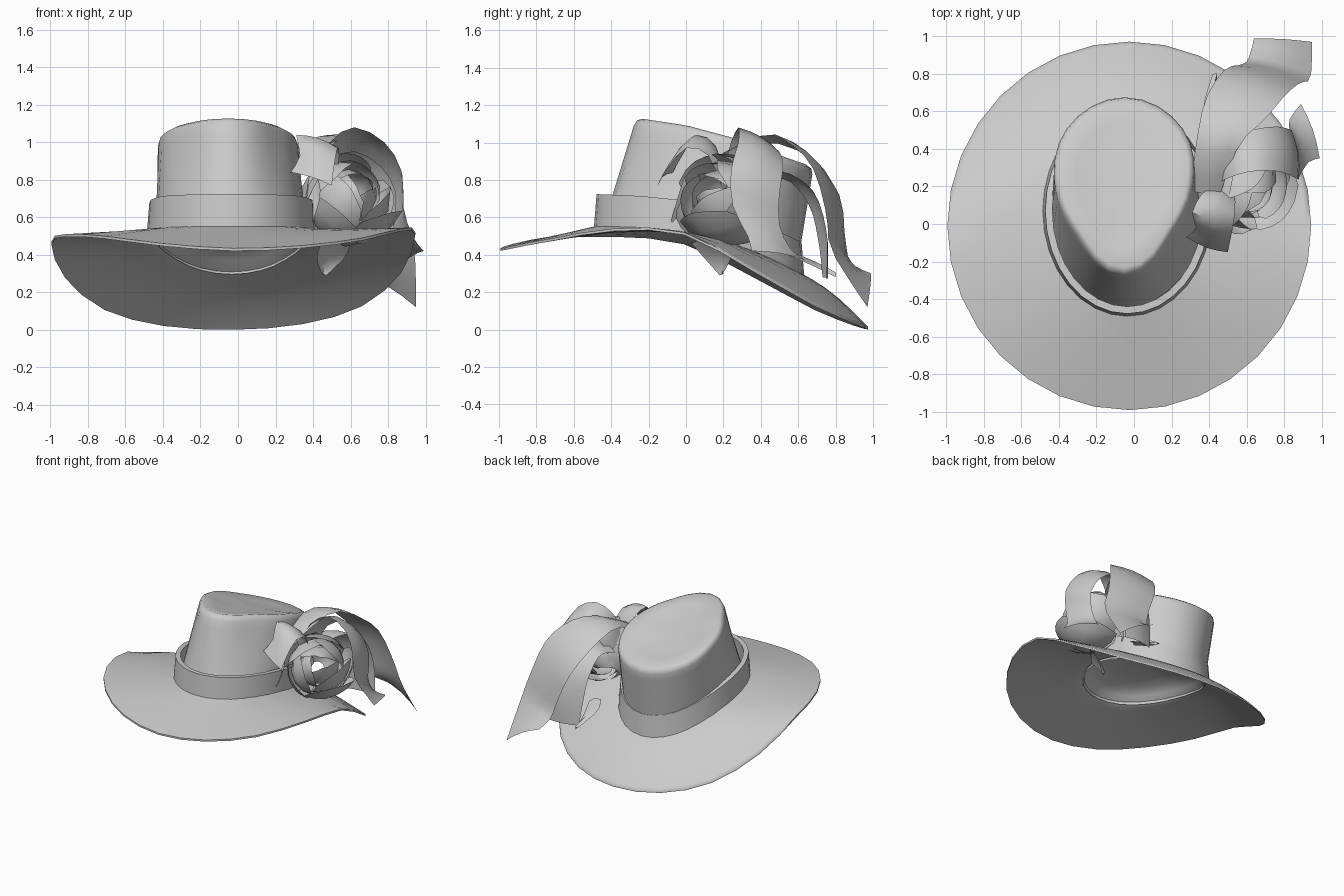
import bpy, math, random
from mathutils import Vector

if "Cube" in bpy.data.objects:
    bpy.data.objects.remove(bpy.data.objects["Cube"])

random.seed(4)
felt = bpy.data.materials.new("grey_felt")
felt.diffuse_color = (0.6, 0.6, 0.6, 1)
felt.use_nodes = True
felt.node_tree.nodes["Principled BSDF"].inputs["Base Color"].default_value = felt.diffuse_color
N = 32


def make(name, verts, faces, angle=40):
    me = bpy.data.meshes.new(name)
    me.from_pydata([tuple(v) for v in verts], [], faces)
    me.materials.append(felt)
    ob = bpy.data.objects.new(name, me)
    bpy.context.collection.objects.link(ob)
    bpy.ops.object.select_all(action='DESELECT')
    ob.select_set(True)
    bpy.context.view_layer.objects.active = ob
    bpy.ops.object.shade_smooth_by_angle(angle=math.radians(angle))
    return ob


def spline(table, t, closed=True):
    """Catmull-Rom through a table of numbers or vectors, t in 0..1."""
    n = len(table)
    s = t * (n if closed else n - 1)
    i = int(math.floor(s))
    if not closed:
        i = min(i, n - 2)
    f = s - i
    at = (lambda k: table[k % n]) if closed else (lambda k: table[max(0, min(n - 1, k))])
    a, b, c, d = at(i - 1), at(i), at(i + 1), at(i + 2)
    return (b * 2 + (c - a) * f + (a * 2 - b * 5 + c * 4 - d) * f * f
            + (b * 3 - a - c * 3 + d) * f ** 3) * 0.5


def lerp_table(pairs, v):
    for (a, za), (b, zb) in zip(pairs, pairs[1:]):
        if v <= b:
            return za + (zb - za) * max(0, (v - a) / (b - a))
    return pairs[-1][1]


def rings(name, loops, cap_end=True, closed=False, angle=40):
    """Skin a list of N-point loops."""
    verts = [v for l in loops for v in l]
    m = len(loops)
    faces = []
    for k in range(m if closed else m - 1):
        k2 = (k + 1) % m
        for i in range(N):
            j = (i + 1) % N
            faces.append((k * N + i, k * N + j, k2 * N + j, k2 * N + i))
    if cap_end:
        faces.append(tuple((m - 1) * N + i for i in range(N)))
    return make(name, verts, faces, angle)


# Outlines, counter-clockwise from +x
RIM_Z = [.52, .32, .14, .045, .015, .035, .12, .29, .47, .51, .5, .46, .435, .45, .49, .54]
TOP_R = [.36, .44, .48, .44, .37, .36, .47, .35]
BASE_Z = [(-.5, .56), (-.25, .55), (0, .525), (.2, .48), (.4, .41), (.62, .30)]
TOP_Z = [(-.3, 1.125), (0, 1.08), (.3, 1.0), (.5, .92), (.7, .85)]


def rim(i):
    a = 2 * math.pi * i / N
    return Vector((-.025 + .97 * math.cos(a), -.01 + .982 * math.sin(a), spline(RIM_Z, i / N)))


def base(i, grow=0.0, up=0.0):
    a = 2 * math.pi * i / N
    x = -.035 + (.42 + grow) * math.cos(a)
    y = .07 + (.53 + grow) * math.sin(a)
    return Vector((x, y, lerp_table(BASE_Z, y) + up))


def top(i, scale=1.0, up=0.0):
    a = 2 * math.pi * i / N
    r = spline(TOP_R, i / N) * scale
    x, y = -.05 + r * math.cos(a), .2 + r * math.sin(a)
    return Vector((x, y, lerp_table(TOP_Z, y) + up))


# Brim: upper skin outward, rim, underside inward, domed hollow under the crown
def brim_loop(t, dz):
    return [base(i).lerp(rim(i), t) + Vector((0, 0, dz + .03 * math.sin(math.pi * t) * (base(i).y > .1)))
            for i in range(N)]


loops = [brim_loop(t, 0) for t in (0, .2, .4, .6, .8, .95, 1)]
loops += [brim_loop(t, -.014) for t in (1, .95, .8, .6, .4, .2, .05)]
mid = Vector((-.035, .07, .56))
loops += [[(base(i) + Vector((0, 0, -.014))).lerp(mid, s) + Vector((0, 0, u)) for i in range(N)]
          for s, u in ((.03, .01), (.1, .045), (.25, .075), (.5, .085), (.85, .08))]
rings("brim", loops, angle=70)

# Crown: leaning wall into a pinched teardrop top with a soft dent
loops = [[base(i, -.012, -.02).lerp(top(i), t) for i in range(N)] for t in (0, .3, .6, .85, .95)]
loops += [[top(i, s, u) for i in range(N)]
          for s, u in ((.98, 0), (.92, .012), (.7, -.005), (.4, -.02), (.1, -.022))]
rings("crown", loops, angle=50)

# Hat band
rings("hat_band", [[base(i, g, u) for i in range(N)]
                   for g, u in ((.0, -.01), (.032, -.01), (.018, .165), (-.02, .165))],
      cap_end=False, closed=True)


def ribbon(name, left, right, n=14, m=4, bulge=0.02):
    """Strip between two edge paths with a slight crosswise bulge."""
    L, R = [Vector(p) for p in left], [Vector(p) for p in right]
    verts, faces = [], []
    for k in range(n + 1):
        a, b = spline(L, k / n, False), spline(R, k / n, False)
        tan = spline(L, min(1, k / n + .02), False) - spline(L, max(0, k / n - .02), False)
        nor = (b - a).cross(tan)
        nor = nor.normalized() if nor.length > 1e-6 else Vector((0, 0, 1))
        for j in range(m + 1):
            verts.append(a.lerp(b, j / m) + nor * bulge * math.sin(math.pi * j / m))
    for k in range(n):
        for j in range(m):
            p = k * (m + 1) + j
            faces.append((p, p + 1, p + m + 2, p + m + 1))
    return make(name, verts, faces, 50)


# Long tail sweeping over the back of the brim
ribbon("long_tail",
       [(.30, .18, .88), (.33, .42, 1.0), (.38, .66, .92), (.48, .82, .72), (.57, .85, .5), (.61, .88, .36), (.64, .99, .30)],
       [(.46, .16, .92), (.56, .42, 1.04), (.70, .56, .99), (.80, .68, .86), (.88, .75, .62), (.94, .78, .42), (.95, .97, .12)])
# Big loop arching to the right side, its back edge hanging lower
ribbon("side_loop",
       [(.42, .20, .84), (.49, .24, 1.0), (.62, .28, 1.08), (.78, .28, 1.0), (.87, .24, .85), (.88, .25, .66), (.93, .33, .5), (.99, .35, .42)],
       [(.42, .42, .76), (.49, .46, .90), (.62, .50, .95), (.76, .52, .87), (.84, .50, .73), (.83, .50, .56), (.83, .56, .43), (.89, .64, .37)],
       bulge=-.02)
# Short tail tucked under the long one
ribbon("short_tail",
       [(.36, .40, .78), (.40, .54, .80), (.42, .66, .66), (.44, .71, .46), (.46, .73, .28)],
       [(.54, .36, .82), (.62, .52, .84), (.68, .68, .74), (.71, .75, .52), (.72, .75, .27)])
# Folded loop beside the crown
ribbon("front_loop",
       [(.28, -.07, .84), (.33, -.02, .93), (.31, .06, 1.04), (.36, .16, .98), (.42, .2, .8)],
       [(.50, -.15, .77), (.51, -.10, .86), (.53, -.0, .97), (.54, .12, .93), (.52, .2, .74)], n=8)
# Leaves poking past the brim
ribbon("lower_leaf", [(.44, .03, .46), (.42, .10, .38), (.45, .18, .29)],
       [(.60, .14, .50), (.58, .24, .40), (.47, .19, .29)], n=5, m=2)
ribbon("back_leaf", [(.42, .50, .42), (.37, .62, .38), (.42, .80, .30)],
       [(.50, .54, .40), (.46, .68, .34), (.44, .80, .28)], n=5, m=2)
ribbon("stem_leaf", [(.40, -.08, .58), (.44, -.04, .72), (.42, 0, .84)],
       [(.34, -.04, .54), (.36, .02, .70), (.38, .04, .82)], n=5, m=2)

# Flower: ruffled cupped petals in rings around a tilted axis
CENTRE = Vector((.585, .21, .69))
AXIS = Vector((.55, -.6, .55)).to_track_quat('Z', 'Y')


def petal(name, r, turn, spread, lo, hi, flare):
    tilt = random.uniform(-.25, .25)
    verts, faces = [], []
    for u in range(6):
        for v in range(5):
            s, t = u / 5 - .5, v / 4
            w = spread * (.6 + .4 * math.sin(math.pi * (.15 + .7 * t)))
            a = turn + s * w + tilt * t
            pol = lo + (hi - lo) * t * (1 - .5 * s * s)
            rr = r * (1 + flare * t * t + .16 * s)
            p = Vector((rr * math.sin(pol) * math.cos(a), rr * math.sin(pol) * math.sin(a), -rr * math.cos(pol)))
            p = AXIS @ p
            p.y *= 1.12
            verts.append(CENTRE + p)
    for u in range(5):
        for v in range(4):
            p = u * 5 + v
            faces.append((p, p + 5, p + 6, p + 1))
    make(name, verts, faces, 40)


for ring, (count, r, hi, flare) in enumerate([(5, .235, 2.1, .12), (4, .2, 2.5, .05), (3, .14, 2.7, .2)]):
    for k in range(count):
        petal(f"petal_{ring}_{k}", r * random.uniform(.92, 1.08),
              2 * math.pi * (k + random.uniform(-.15, .15)) / count + ring * .6,
              2 * math.pi / count * 1.35, .35, hi + random.uniform(-.3, .3), flare)
